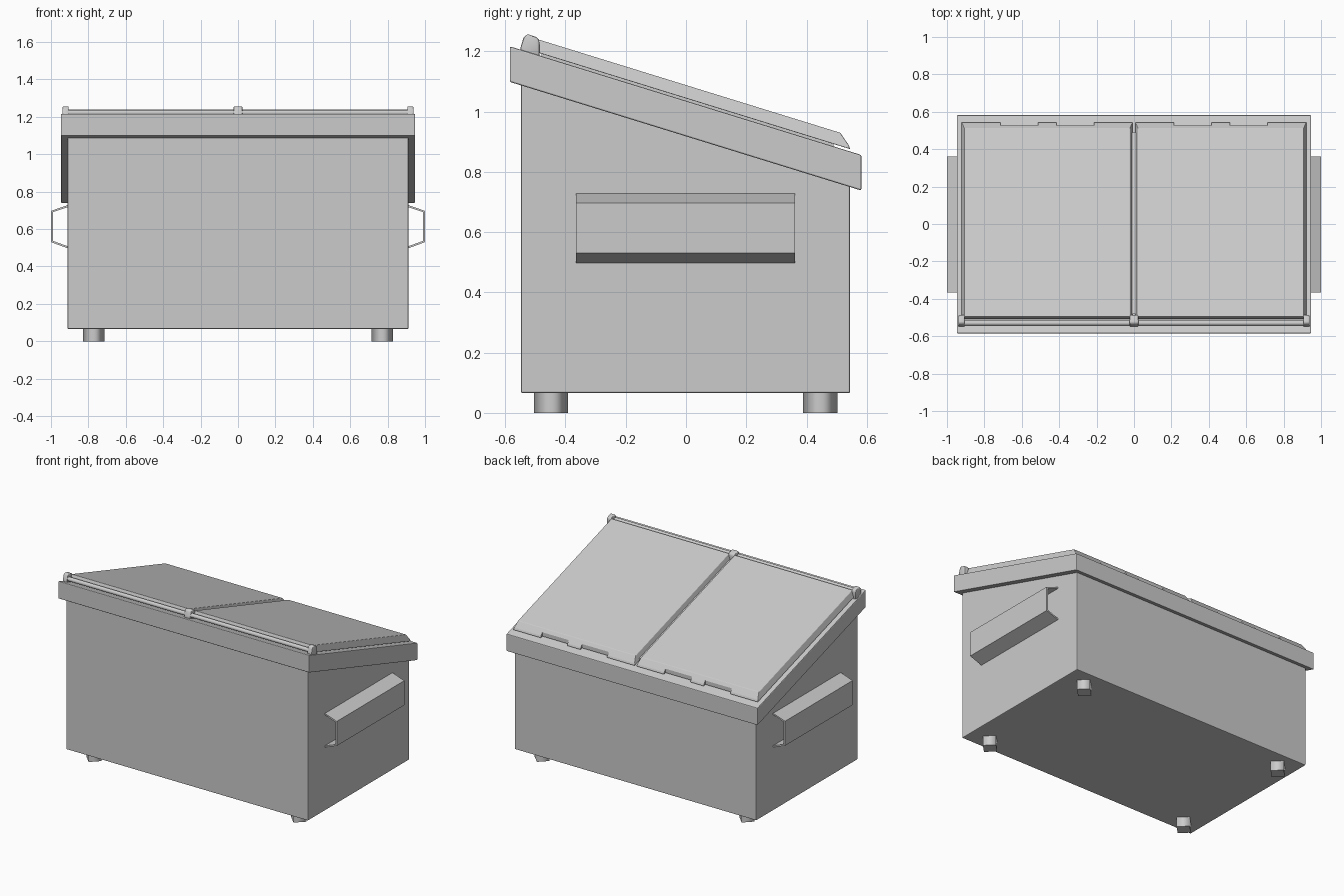
import bpy
import bmesh
from math import radians
from mathutils import Vector

if "Cube" in bpy.data.objects:
    bpy.data.objects.remove(bpy.data.objects["Cube"], do_unlink=True)

# Single painted steel colour
steel = bpy.data.materials.new("grey_steel")
steel.use_nodes = True
GREY = (0.6, 0.6, 0.6, 1)
steel.diffuse_color = GREY
steel.node_tree.nodes["Principled BSDF"].inputs["Base Color"].default_value = GREY


def slope(y):
    """Height of the sloping rim top at depth y."""
    return 1.036 - 0.309 * y


def finish(bm, name, bevel=0, segments=2):
    bmesh.ops.recalc_face_normals(bm, faces=bm.faces)
    if bevel:
        bmesh.ops.bevel(bm, geom=bm.edges[:], offset=bevel, segments=segments,
                        affect='EDGES', profile=0.5, clamp_overlap=True)
    mesh = bpy.data.meshes.new(name)
    bm.to_mesh(mesh)
    bm.free()
    mesh.materials.append(steel)
    obj = bpy.data.objects.new(name, mesh)
    bpy.context.collection.objects.link(obj)
    return obj


def prism(name, points, axis, start, end, bevel=0, segments=2):
    """Extrude a closed 2D profile along the x, y or z axis."""
    def place(p, d):
        return {'x': (d, p[0], p[1]), 'y': (p[0], d, p[1]), 'z': (p[0], p[1], d)}[axis]
    bm = bmesh.new()
    face = bm.faces.new([bm.verts.new(place(p, start)) for p in points])
    ext = bmesh.ops.extrude_face_region(bm, geom=[face])["geom"]
    shift = Vector(place((0, 0), end - start))
    bmesh.ops.translate(bm, vec=shift, verts=[g for g in ext if isinstance(g, bmesh.types.BMVert)])
    return finish(bm, name, bevel, segments)


def sloped_band(y0, y1, low, high):
    return [(y0, slope(y0) + low), (y1, slope(y1) + low),
            (y1, slope(y1) + high), (y0, slope(y0) + high)]


def smooth(obj, angle=40):
    bpy.ops.object.select_all(action='DESELECT')
    obj.select_set(True)
    bpy.context.view_layer.objects.active = obj
    bpy.ops.object.shade_smooth_by_angle(angle=radians(angle))


# Bin body and sloping rim
prism("bin_body", [(-0.548, 0.066), (0.545, 0.066), (0.545, slope(0.545) - 0.05),
                   (-0.548, slope(-0.548) - 0.05)], 'x', -0.911, 0.911, 0.005)
prism("rim", sloped_band(-0.585, 0.582, -0.118, 0), 'x', -0.947, 0.947, 0.005)
prism("lid_seat", sloped_band(-0.48, 0.49, -0.01, 0.02), 'x', -0.89, 0.89)


# Lids with chamfered edges and grip notches along the low end
def lid(name, x0, x1):
    bm = bmesh.new()
    rings = []
    for inset, back, h in ((0, 0.545, 0.008), (0.004, 0.54, 0.02), (0.015, 0.512, 0.052)):
        y0 = -0.51 + inset
        rings.append([bm.verts.new((x, y, slope(y) + h)) for x, y in
                      ((x0 + inset, y0), (x1 - inset, y0), (x1 - inset, back), (x0 + inset, back))])
    bm.faces.new(rings[0])
    bm.faces.new(rings[-1])
    for low, high in zip(rings, rings[1:]):
        for i in range(4):
            j = (i + 1) % 4
            bm.faces.new((low[i], low[j], high[j], high[i]))
    obj = finish(bm, name, 0.003)
    middle = (x0 + x1) / 2
    for side in (-1, 1):
        c = middle + side * 0.15
        cutter = prism("notch_cutter", [(c - 0.1, 0.527), (c + 0.1, 0.527), (c + 0.1, 0.6),
                                        (c - 0.1, 0.6)], 'z', 0.8, 1.0)
        cutter.hide_render = True
        mod = obj.modifiers.new("notch", 'BOOLEAN')
        mod.operation = 'DIFFERENCE'
        mod.object = cutter
        bpy.context.view_layer.objects.active = obj
        bpy.ops.object.modifier_apply(modifier=mod.name)
        bpy.data.objects.remove(cutter, do_unlink=True)


lid("right_lid", -0.923, -0.006)
lid("left_lid", 0.006, 0.923)

# Hinge rod and its three brackets
bm = bmesh.new()
bmesh.ops.create_cone(bm, cap_ends=True, segments=16, radius1=0.014, radius2=0.014, depth=1.84)
for v in bm.verts:
    v.co = (v.co.z, v.co.x - 0.53, v.co.y + 1.222)
smooth(finish(bm, "hinge_rod"))

BRACKET = [(-0.549, 1.19), (-0.549, 1.215), (-0.538, 1.249), (-0.526, 1.257),
           (-0.494, 1.247), (-0.487, 1.236), (-0.487, 1.18)]
for label, x, half in (("right", -0.922, 0.017), ("middle", 0, 0.024), ("left", 0.922, 0.017)):
    smooth(prism(label + "_hinge_bracket", BRACKET, 'x', x - half, x + half, 0.006))

# Hollow fork pockets on both sides
OUTER = [(0.908, 0.729), (1.0, 0.697), (1.0, 0.53), (0.908, 0.496)]
INNER = [(0.908, 0.507), (0.99, 0.537), (0.99, 0.69), (0.908, 0.718)]
for label, side in (("right", -1), ("left", 1)):
    prism(label + "_fork_pocket", [(side * x, z) for x, z in OUTER + INNER], 'y', -0.365, 0.362)

# Four diamond-section feet with softened sides
R = 0.057
for row, y in (("front", -0.448), ("back", 0.446)):
    for label, x in (("right", -0.772), ("left", 0.772)):
        foot = prism(f"{row}_{label}_foot", [(x + R, y), (x, y + R), (x - R, y), (x, y - R)],
                     'z', 0, 0.08)
        for face in foot.data.polygons:
            face.use_smooth = abs(face.normal.z) < 0.5
